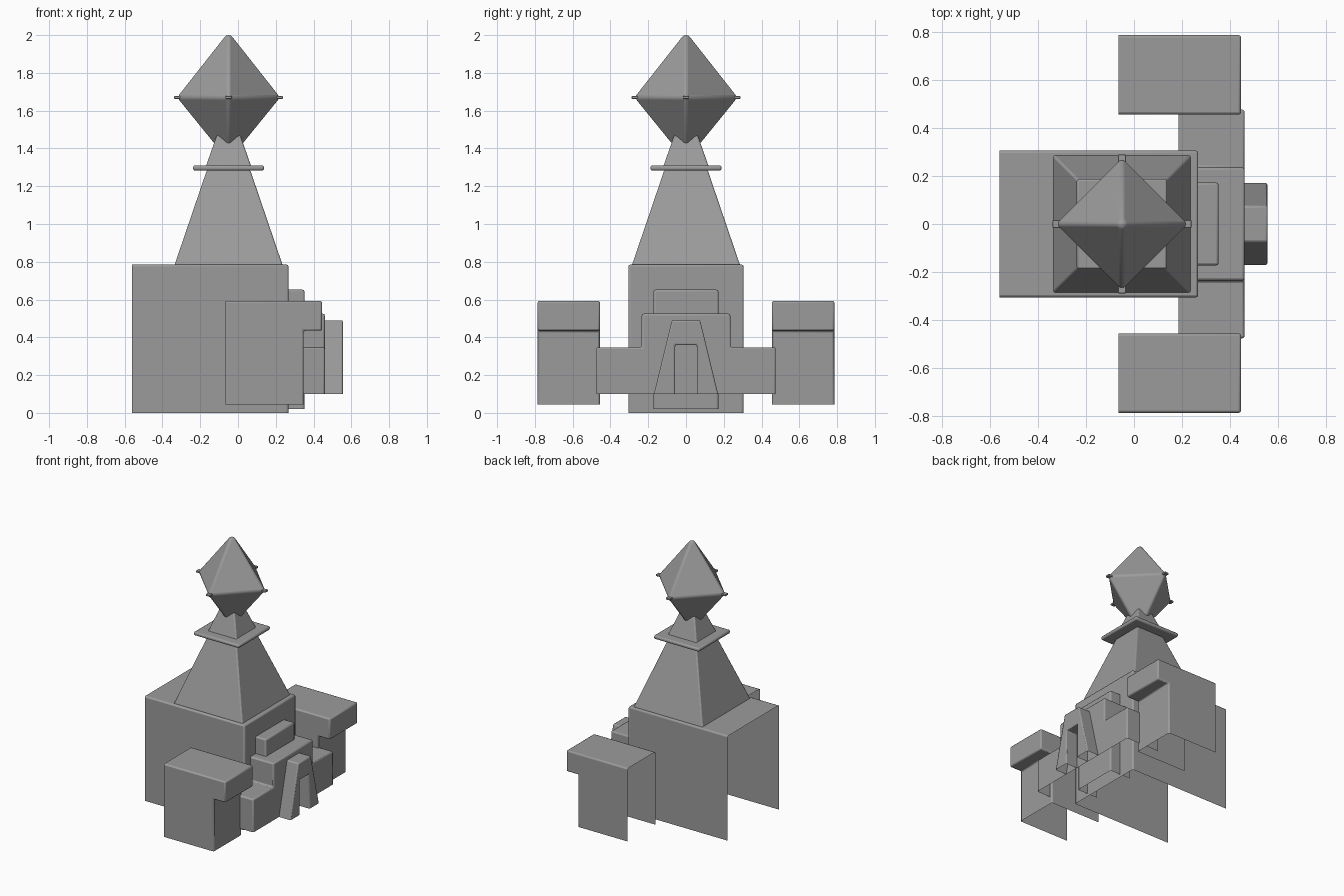
import bpy, bmesh, math
from mathutils import Matrix, Vector

default = bpy.data.objects.get("Cube")
if default:
    bpy.data.objects.remove(default, do_unlink=True)

# One plain stone colour
stone = bpy.data.materials.new("grey_stone")
stone.use_nodes = True
colour = (0.33, 0.33, 0.33, 1)
stone.diffuse_color = colour
stone.node_tree.nodes["Principled BSDF"].inputs["Base Color"].default_value = colour

TOWER_X = -0.05


def finish(bm, name, bevel=0.01, segments=2):
    """Turn a bmesh into a named, edge-softened object."""
    bmesh.ops.recalc_face_normals(bm, faces=bm.faces)
    mesh = bpy.data.meshes.new(name)
    bm.to_mesh(mesh)
    bm.free()
    obj = bpy.data.objects.new(name, mesh)
    bpy.context.collection.objects.link(obj)
    mesh.materials.append(stone)
    if bevel:
        mod = obj.modifiers.new("soft_edges", 'BEVEL')
        mod.width = bevel
        mod.segments = segments
        mod.limit_method = 'ANGLE'
        mod.angle_limit = math.radians(25)
    for other in bpy.context.selected_objects:
        other.select_set(False)
    bpy.context.view_layer.objects.active = obj
    obj.select_set(True)
    bpy.ops.object.shade_smooth_by_angle(angle=math.radians(30))
    return obj


def shell(name, profile, axis, lo, hi, bevel=0.01):
    """Extrude a profile along x (points y, z) or y (points x, z); open at the back and below."""
    place = (lambda p, d: (d, *p)) if axis == 'x' else (lambda p, d: (p[0], d, p[1]))
    bm = bmesh.new()
    face = bm.faces.new([bm.verts.new(place(p, lo)) for p in profile])
    top = bmesh.ops.extrude_face_region(bm, geom=[face], use_keep_orig=True)
    moved = [v for v in top["geom"] if isinstance(v, bmesh.types.BMVert)]
    step = Vector(place((0, 0), hi - lo))
    bmesh.ops.translate(bm, verts=moved, vec=step)
    for i in (0, 2):
        least = min(v.co[i] for v in bm.verts)
        hidden = [f for f in bm.faces if all(abs(v.co[i] - least) < 1e-4 for v in f.verts)]
        bmesh.ops.delete(bm, geom=hidden, context='FACES')
    return finish(bm, name, bevel)


def mirrored(half):
    """Complete a symmetric (y, z) outline given its +y half from bottom to top."""
    return half + [(-y, z) for y, z in reversed(half)]


def frustum(name, z0, z1, r0, r1, bevel=0.008, open_base=True):
    """Square tapered block on the tower axis, sized by half-widths."""
    bm = bmesh.new()
    place = Matrix.Translation((TOWER_X, 0, (z0 + z1) / 2)) @ Matrix.Rotation(math.pi / 4, 4, 'Z')
    bmesh.ops.create_cone(bm, cap_ends=True, segments=4, radius1=r0 * math.sqrt(2),
                          radius2=r1 * math.sqrt(2), depth=z1 - z0, matrix=place)
    if open_base:
        base = [f for f in bm.faces if all(v.co.z < z0 + 1e-4 for v in f.verts)]
        bmesh.ops.delete(bm, geom=base, context='FACES_ONLY')
    return finish(bm, name, bevel)


# Main hall and the stepped entrance in front of it
shell("main_hall", mirrored([(0.305, 0), (0.305, 0.785)]), 'x', -0.56, 0.267)
shell("inner_step", mirrored([(0.172, 0.02), (0.172, 0.652)]), 'x', 0.185, 0.352)
shell("entrance_wall", mirrored([(0.475, 0.1), (0.475, 0.347), (0.235, 0.347), (0.235, 0.525)]),
      'x', 0.185, 0.46)

# Tapered door surround with an open doorway
shell("door_surround", [(0.17, 0.1), (0.075, 0.49), (-0.075, 0.49), (-0.17, 0.1),
                        (-0.057, 0.1), (-0.057, 0.36), (0.057, 0.36), (0.057, 0.1)],
      'x', 0.46, 0.555, 0.008)

# Side blocks with an overhanging upper front
overhang = [(-0.065, 0.045), (-0.065, 0.593), (0.445, 0.593),
            (0.445, 0.435), (0.348, 0.435), (0.348, 0.045)]
for side, lo, hi in (("left", 0.455, 0.785), ("right", -0.785, -0.455)):
    shell(side + "_side_block", overhang, 'y', lo, hi)

# Tapering tower, collar and neck
frustum("tower", 0.78, 1.285, 0.287, 0.115)
frustum("collar", 1.283, 1.31, 0.188, 0.188, 0.01, False)
frustum("neck", 1.305, 1.47, 0.12, 0.062)

# Crystal: blunt-tipped upper and lower pyramids joined at the rim
bm = bmesh.new()
rings = []
for z, r in ((2.0, 0.02), (1.67, 0.28), (1.35, 0.02)):
    ring = []
    for k in range(4):
        a = k * math.pi / 2
        out = Vector((math.cos(a), math.sin(a), 0))
        ring.append(bm.verts.new(out * r + Vector((TOWER_X, 0, z))))
    rings.append(ring)
for upper, lower in zip(rings, rings[1:]):
    for k in range(4):
        n = (k + 1) % 4
        bm.faces.new((upper[k], lower[k], lower[n], upper[n]))
bm.faces.new(rings[0])
bm.faces.new(rings[-1])
finish(bm, "crystal", 0.014, 3)

# Thin tabs at the four rim corners of the crystal
for name, size in (("rim_tab_x", (0.576, 0.034, 0.014)), ("rim_tab_y", (0.034, 0.576, 0.014))):
    bm = bmesh.new()
    bmesh.ops.create_cube(bm, size=1, matrix=Matrix.Translation((TOWER_X, 0, 1.67))
                          @ Matrix.Diagonal((*size, 1)))
    finish(bm, name, 0.003)
